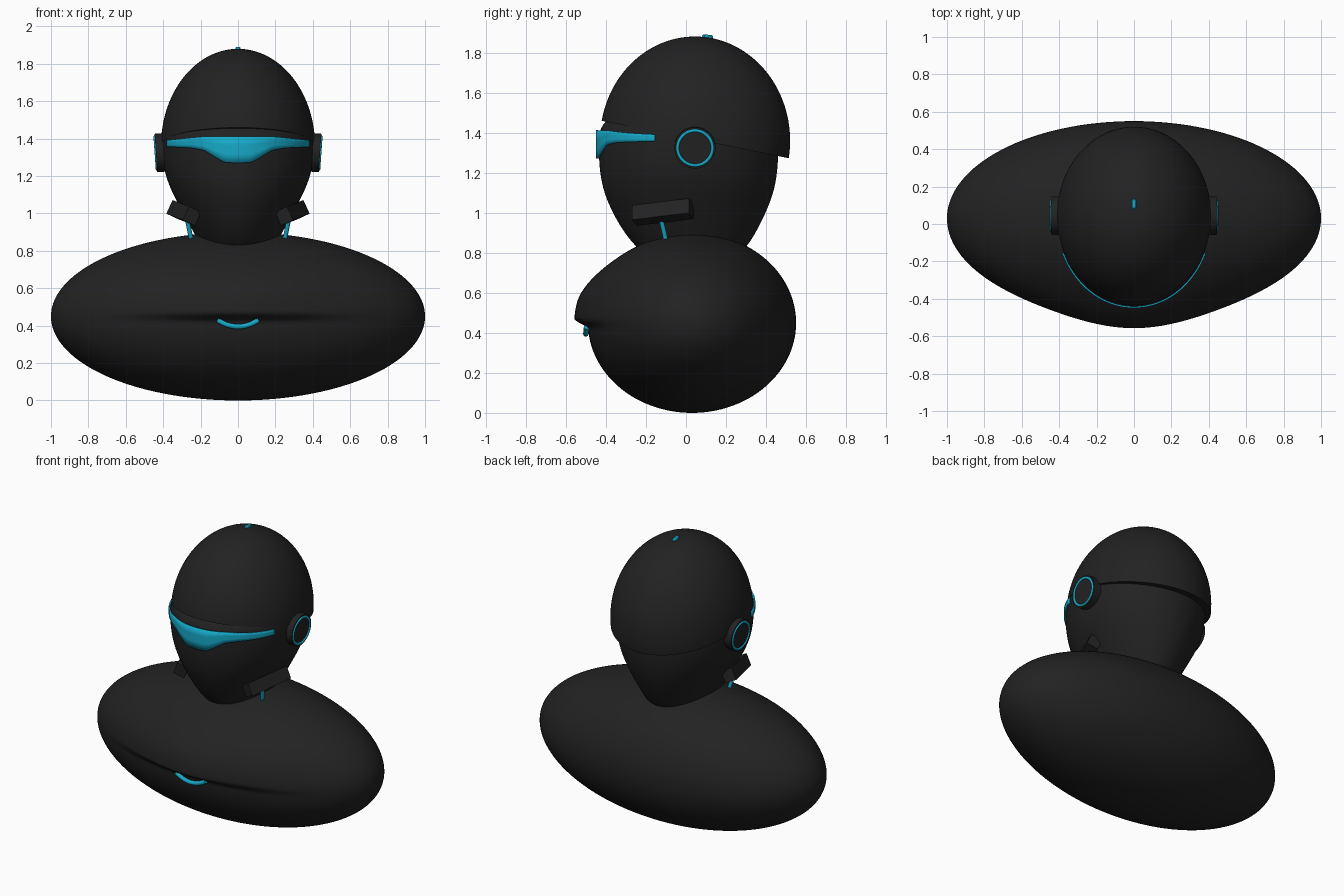
import bpy, bmesh, math
from mathutils import Vector, Matrix

cube = bpy.data.objects.get("Cube")
if cube:
    bpy.data.objects.remove(cube, do_unlink=True)


def material(name, rgb):
    m = bpy.data.materials.new(name)
    m.use_nodes = True
    m.diffuse_color = (*rgb, 1)
    m.node_tree.nodes["Principled BSDF"].inputs["Base Color"].default_value = (*rgb, 1)
    return m


dark = material("charcoal", (0.016, 0.016, 0.016))
cyan = material("cyan", (0.008, 0.4, 0.58))


def finish(name, bm, mat, angle=35, smooth=True):
    bmesh.ops.recalc_face_normals(bm, faces=bm.faces)
    me = bpy.data.meshes.new(name)
    bm.to_mesh(me)
    bm.free()
    if smooth:
        me.shade_smooth()
        me.set_sharp_from_angle(angle=math.radians(angle))
    me.materials.append(mat)
    ob = bpy.data.objects.new(name, me)
    bpy.context.collection.objects.link(ob)
    return ob


def tube(name, points, radius, mat, closed=False):
    cu = bpy.data.curves.new(name, 'CURVE')
    cu.dimensions = '3D'
    cu.bevel_depth = radius
    cu.bevel_resolution = 3
    cu.use_fill_caps = True
    sp = cu.splines.new('POLY')
    sp.points.add(len(points) - 1)
    for p, co in zip(sp.points, points):
        p.co = (*co, 1)
    sp.use_cyclic_u = closed
    sp.use_smooth = True
    cu.materials.append(mat)
    ob = bpy.data.objects.new(name, cu)
    bpy.context.collection.objects.link(ob)
    return ob


def ellipsoid(centre, radii, u, v):
    bm = bmesh.new()
    bmesh.ops.create_uvsphere(bm, u_segments=u, v_segments=v, radius=1)
    bmesh.ops.transform(bm, verts=bm.verts,
                        matrix=Matrix.Translation(centre) @ Matrix.Diagonal((*radii, 1)))
    return bm


def step(a, b, t):
    t = min(max((t - a) / (b - a), 0), 1)
    return t * t * (3 - 2 * t)


def lookup(table, t):
    for (t0, v0), (t1, v1) in zip(table, table[1:]):
        if t <= t1:
            return v0 + (v1 - v0) * (t - t0) / (t1 - t0)
    return table[-1][1]


# Torso: wide ellipsoid with a chest swell ending in an undercut ledge
bm = ellipsoid((0, 0.03, 0.45), (1, 0.52, 0.45), 128, 96)
for v in bm.verts:
    x, y, z = v.co
    front = max(0, (0.03 - y) / 0.52)
    swell = step(0.42, 0.47, z) * (1 - step(0.55, 0.86, z))
    v.co.y -= 0.068 * swell * step(0, 0.6, front) * math.exp(-(x / 0.45) ** 2)
finish("torso", bm, dark, 60)

# Face and jaw: lofted oval rings (height, half width, front, back)
rings = [(0.78, 0.17, -0.20, 0.26), (0.85, 0.21, -0.27, 0.32), (0.92, 0.25, -0.322, 0.36),
         (1.0, 0.292, -0.368, 0.40), (1.1, 0.348, -0.412, 0.44), (1.2, 0.39, -0.432, 0.458),
         (1.3, 0.405, -0.438, 0.463), (1.4, 0.407, -0.438, 0.463),
         (1.45, 0.395, -0.415, 0.45), (1.55, 0.3, -0.3, 0.38)]
bm = bmesh.new()
sides = 40
loops = []
for z, w, f, b in rings:
    angles = [2 * math.pi * i / sides for i in range(sides)]
    loops.append([bm.verts.new((w * math.cos(a), (f + b) / 2 + (b - f) / 2 * math.sin(a), z))
                  for a in angles])
for lo, hi in zip(loops, loops[1:]):
    for i in range(sides):
        j = (i + 1) % sides
        bm.faces.new((lo[i], lo[j], hi[j], hi[i]))
bm.faces.new(loops[0])
bm.faces.new(loops[-1])
face = finish("face_and_jaw", bm, dark, 80)
face.modifiers.new("smooth", 'SUBSURF').levels = 2
face.modifiers["smooth"].render_levels = 2

# Helmet dome, cut by a rim plane that drops towards the back
bm = ellipsoid((0, 0.045, 1.36), (0.412, 0.475, 0.52), 96, 64)
cut = bmesh.ops.bisect_plane(bm, geom=bm.verts[:] + bm.edges[:] + bm.faces[:],
                             plane_co=(0, 0, 1.375), plane_no=(0, 0.2, 1), clear_inner=True)
rim = [e for e in cut["geom_cut"] if isinstance(e, bmesh.types.BMEdge)]
bmesh.ops.contextual_create(bm, geom=rim)
finish("helmet_dome", bm, dark)

# Visor: wrapped band that deepens over the nose
lower = [(0, 1.27), (0.07, 1.272), (0.12, 1.30), (0.18, 1.338), (0.25, 1.35), (0.39, 1.357)]
upper = [(0, 1.412), (0.2, 1.41), (0.39, 1.39)]
bm = bmesh.new()
columns = []
for i in range(65):
    a = 1.17 * (i / 32 - 1)
    x, y = 0.412 * math.sin(a), 0.03 - 0.475 * math.cos(a)
    lo, hi = lookup(lower, abs(x)), lookup(upper, abs(x))
    columns.append([bm.verts.new((x, y, lo + (hi - lo) * k / 3)) for k in range(4)])
for c, d in zip(columns, columns[1:]):
    for k in range(3):
        bm.faces.new((c[k], d[k], d[k + 1], c[k + 1]))
visor = finish("visor", bm, cyan)
mod = visor.modifiers.new("thickness", 'SOLIDIFY')
mod.thickness = 0.009
mod.offset = 0

for side, label in ((1, "left"), (-1, "right")):
    # Ear disc with a glowing ring
    place = Matrix.Translation((side * 0.412, 0.045, 1.325)) @ Matrix.Rotation(side * math.radians(4), 4, 'Y')
    bm = bmesh.new()
    bmesh.ops.create_cone(bm, cap_ends=True, segments=48, radius1=0.103, radius2=0.103, depth=0.054,
                          matrix=place @ Matrix.Rotation(math.pi / 2, 4, 'Y'))
    finish(label + "_ear_disc", bm, dark)
    circle = [2 * math.pi * i / 48 for i in range(48)]
    tube(label + "_ear_ring",
         [place @ Vector((side * 0.026, 0.087 * math.cos(a), 0.087 * math.sin(a))) for a in circle],
         0.008, cyan, True)

    # Angular jaw clip
    along = Vector((side * 0.09, 0.29, 0.035)).normalized()
    out = Vector((side * 0.9, -0.28, 0.42))
    out = (out - along * out.dot(along)).normalized()
    up = along.cross(out) * -side
    if up.z < 0:
        up = -up
    axes = Matrix((out, along, up)).transposed().to_4x4()
    bm = bmesh.new()
    bmesh.ops.create_cube(bm, size=1, matrix=Matrix.Translation((side * 0.29, -0.115, 1.003)) @ axes
                          @ Matrix.Diagonal((0.075, 0.3, 0.08, 1)))
    finish(label + "_jaw_clip", bm, dark, smooth=False)

    # Thin strap from clip to shoulder
    tube(label + "_strap", [(side * 0.272, -0.125, 0.97), (side * 0.25, -0.10, 0.86)], 0.012, cyan)

# Small light on the crown
bm = bmesh.new()
bmesh.ops.create_cube(bm, size=1, matrix=Matrix.Translation((0, 0.107, 1.876))
                      @ Matrix.Rotation(-0.1, 4, 'X') @ Matrix.Diagonal((0.026, 0.054, 0.026, 1)))
light = finish("crown_light", bm, cyan)
light.modifiers.new("rounding", 'BEVEL').width = 0.006

# Curved chest light beneath the ledge
arc = [0.11 * (i / 10 - 1) for i in range(21)]
tube("chest_light", [(x, -0.5 + 0.3 * x * x, 0.395 + 0.035 * (x / 0.11) ** 2) for x in arc], 0.014, cyan)
